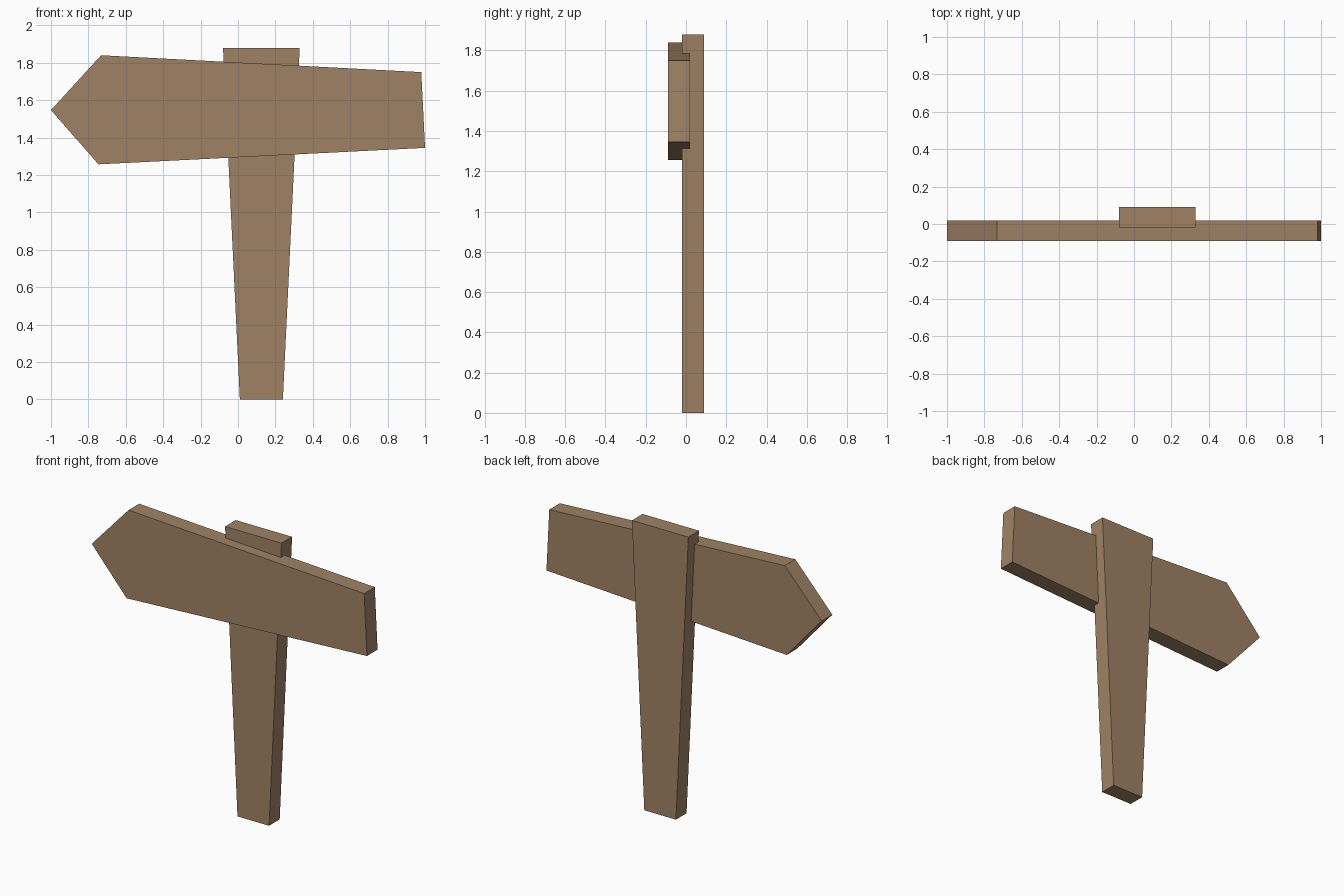
import bpy
import bmesh

if "Cube" in bpy.data.objects:
    bpy.data.objects.remove(bpy.data.objects["Cube"])

wood = bpy.data.materials.new("brown_wood")
wood.diffuse_color = (0.352, 0.223, 0.130, 1)
wood.use_nodes = True
wood.node_tree.nodes["Principled BSDF"].inputs["Base Color"].default_value = wood.diffuse_color


def plank(name, profile, y_front, y_back):
    """Extrude an x-z outline from y_front to y_back."""
    bm = bmesh.new()
    face = bm.faces.new([bm.verts.new((x, y_front, z)) for x, z in profile])
    ext = bmesh.ops.extrude_face_region(bm, geom=[face], use_keep_orig=True)
    verts = [g for g in ext["geom"] if isinstance(g, bmesh.types.BMVert)]
    bmesh.ops.translate(bm, verts=verts, vec=(0, y_back - y_front, 0))
    bmesh.ops.recalc_face_normals(bm, faces=bm.faces)
    mesh = bpy.data.meshes.new(name)
    bm.to_mesh(mesh)
    bm.free()
    mesh.materials.append(wood)
    obj = bpy.data.objects.new(name, mesh)
    bpy.context.collection.objects.link(obj)
    return obj


# Post, widening towards the top
plank("post", [(0.01, 0), (0.24, 0), (0.33, 1.88), (-0.08, 1.88)], -0.02, 0.09)

# Arrow board, pointing left and tapering to the right
plank("arrow_board", [(-1.0, 1.547), (-0.746, 1.257), (1.0, 1.345),
                      (0.98, 1.75), (-0.732, 1.84)], -0.09, 0.02)
